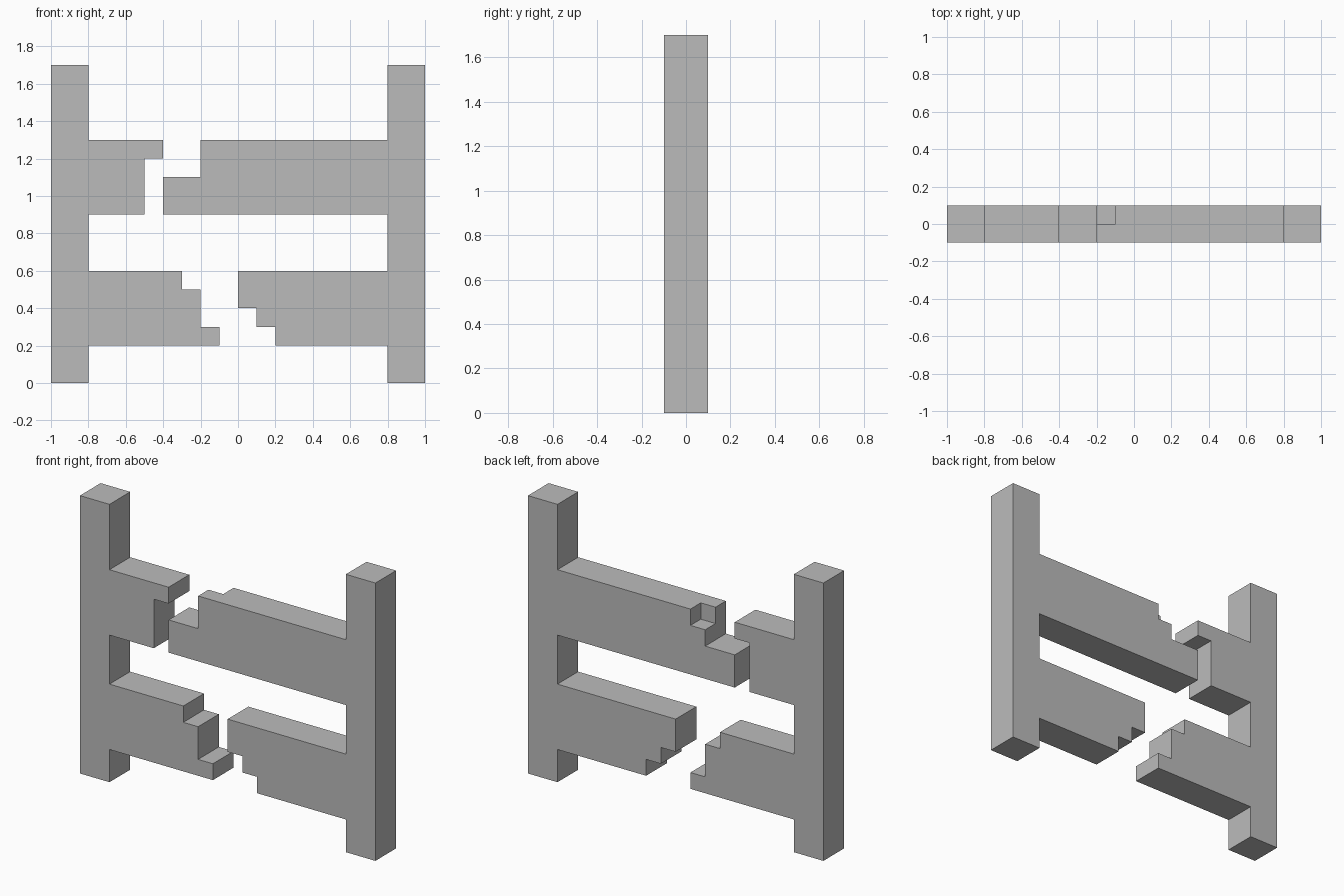
import bpy
import bmesh

if "Cube" in bpy.data.objects:
    bpy.data.objects.remove(bpy.data.objects["Cube"])

HALF_DEPTH = 0.1

# Single flat material
grey = bpy.data.materials.new("plain_grey")
grey.use_nodes = True
colour = (0.5, 0.5, 0.5, 1)
grey.diffuse_color = colour
grey.node_tree.nodes["Principled BSDF"].inputs["Base Color"].default_value = colour


def extrude_outline(name, outline, y_front=-HALF_DEPTH, y_back=HALF_DEPTH):
    """Extrude an (x, z) outline along y into a solid."""
    bm = bmesh.new()
    face = bm.faces.new([bm.verts.new((x, y_front, z)) for x, z in outline])
    result = bmesh.ops.extrude_face_region(bm, geom=[face])
    moved = [v for v in result["geom"] if isinstance(v, bmesh.types.BMVert)]
    bmesh.ops.translate(bm, verts=moved, vec=(0, y_back - y_front, 0))
    bmesh.ops.recalc_face_normals(bm, faces=bm.faces)
    mesh = bpy.data.meshes.new(name)
    bm.to_mesh(mesh)
    bm.free()
    mesh.materials.append(grey)
    obj = bpy.data.objects.new(name, mesh)
    bpy.context.collection.objects.link(obj)
    return obj


def post_with_rails(name, side, lower_break, upper_break):
    """Post on one side, joined to two rails with stepped broken ends."""
    outer, inner = side * 1.0, side * 0.8
    outline = [(outer, 0), (inner, 0),
               (inner, 0.2), *lower_break, (inner, 0.6),
               (inner, 0.9), *upper_break, (inner, 1.3),
               (inner, 1.7), (outer, 1.7)]
    return extrude_outline(name, outline)


# Broken fence halves, each break listed from bottom to top
post_with_rails(
    "right_post_and_rails", -1,
    [(-0.1, 0.2), (-0.1, 0.3), (-0.2, 0.3), (-0.2, 0.5), (-0.3, 0.5), (-0.3, 0.6)],
    [(-0.5, 0.9), (-0.5, 1.2), (-0.4, 1.2), (-0.4, 1.3)])
left_half = post_with_rails(
    "left_post_and_rails", 1,
    [(0.2, 0.2), (0.2, 0.3), (0.1, 0.3), (0.1, 0.4), (0, 0.4), (0, 0.6)],
    [(-0.4, 0.9), (-0.4, 1.1), (-0.2, 1.1), (-0.2, 1.3)])

# Chip missing from the back corner of the upper rail
chip = extrude_outline("chip_cutter",
                       [(-0.3, 1.2), (-0.1, 1.2), (-0.1, 1.4), (-0.3, 1.4)],
                       0, 0.2)
chip.hide_render = True
chip.hide_viewport = True
cut = left_half.modifiers.new("chip", "BOOLEAN")
cut.operation = "DIFFERENCE"
cut.solver = "EXACT"
cut.object = chip
